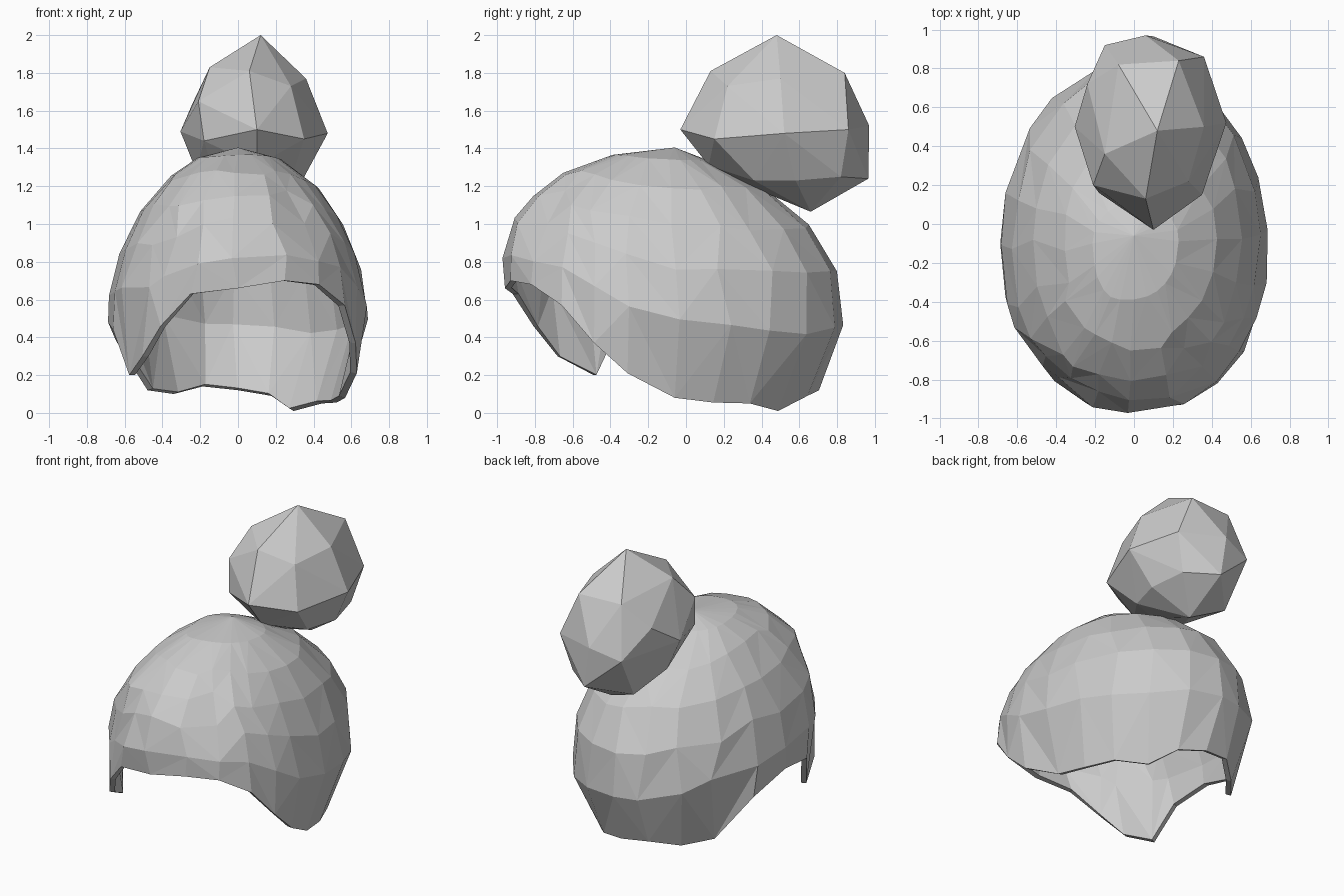
import bpy, bmesh, math, random
from mathutils import Vector

if "Cube" in bpy.data.objects:
    bpy.data.objects.remove(bpy.data.objects["Cube"])

random.seed(4)
CROWN = Vector((0.0, -0.06, 1.405))
YC = -0.1

# Head shape: height, half width, front y, back y
PROFILE = [
    (1.385, 0.15, -0.32, 0.02), (1.31, 0.29, -0.59, 0.17), (1.20, 0.42, -0.76, 0.40),
    (1.05, 0.53, -0.90, 0.61), (0.87, 0.62, -0.975, 0.75), (0.70, 0.67, -0.965, 0.82),
    (0.55, 0.695, -0.94, 0.85), (0.30, 0.67, -0.89, 0.80), (0.20, 0.64, -0.84, 0.76),
    (0.10, 0.58, -0.70, 0.69), (0.0, 0.52, -0.52, 0.60)]

# Lower hairline: angle from the front (towards +x), height
HAIRLINE = [
    (0, 0.66), (18, 0.70), (36, 0.68), (52, 0.57), (65, 0.37), (77, 0.21), (93, 0.08),
    (109, 0.055), (126, 0.05), (146, 0.01), (162, 0.09), (180, 0.12), (198, 0.14),
    (216, 0.10), (234, 0.12), (252, 0.38), (270, 0.48), (286, 0.44), (298, 0.20),
    (314, 0.30), (327, 0.46), (342, 0.63)]
STEPS = [0.05, 0.16, 0.31, 0.50, 0.72, 1.0]
# Hollows between the swept strands: (ring, angle) -> scale
HOLLOWS = {(2, 36): 0.94, (3, 36): 0.95, (3, 342): 0.96, (2, 342): 0.97,
           (3, 314): 0.95, (3, 327): 0.94, (4, 314): 0.96, (4, 327): 0.94}


def surface(deg, z):
    z = max(0.0, min(z, 1.385))
    for hi, lo in zip(PROFILE, PROFILE[1:]):
        if lo[0] <= z <= hi[0]:
            f = (hi[0] - z) / (hi[0] - lo[0])
            w, front, back = (hi[i] + (lo[i] - hi[i]) * f for i in (1, 2, 3))
            break
    s, c = math.sin(math.radians(deg)), math.cos(math.radians(deg))
    p = 0.85 if c > 0 else 1.0
    x = w * math.copysign(abs(s) ** p, s)
    reach = (YC - front) if c > 0 else (back - YC)
    return Vector((x, YC - reach * math.copysign(abs(c) ** p, c), z))


def finish(name, bm):
    me = bpy.data.meshes.new(name)
    bm.to_mesh(me)
    bm.free()
    ob = bpy.data.objects.new(name, me)
    bpy.context.collection.objects.link(ob)
    return ob


# Hair cap: faceted open shell with a swept fringe and side lock
bm = bmesh.new()
crown = bm.verts.new(CROWN)
rings = []
n = len(HAIRLINE)
for k, t in enumerate(STEPS):
    ring = []
    for i, (deg, low) in enumerate(HAIRLINE):
        # Upper rings follow a smoothed hairline
        mean = sum(HAIRLINE[(i + d) % n][1] for d in (-2, -1, 0, 1, 2)) / 5
        z = CROWN.z + ((low if k == 5 else mean) - CROWN.z) * t
        wobble = 0 < k < 5
        co = surface(deg + wobble * random.uniform(-3, 3),
                     z + wobble * random.uniform(-0.025, 0.025))
        scale = HOLLOWS.get((k, deg), 1.0)
        co.x *= scale
        co.y = YC + (co.y - YC) * scale
        ring.append(bm.verts.new(co))
    rings.append(ring)
for i in range(n):
    j = (i + 1) % n
    bm.faces.new((crown, rings[0][i], rings[0][j]))
    for a, b in zip(rings, rings[1:]):
        if i % 2:
            bm.faces.new((a[i], b[i], b[j]))
            bm.faces.new((a[i], b[j], a[j]))
        else:
            bm.faces.new((a[i], b[i], a[j]))
            bm.faces.new((b[i], b[j], a[j]))
cap = finish("hair_cap", bm)
# Make sure the shell thickens inwards
if sum(p.normal.dot(p.center - Vector((0, YC, 0.6))) for p in cap.data.polygons) < 0:
    cap.data.flip_normals()
shell = cap.modifiers.new("thickness", 'SOLIDIFY')
shell.thickness = 0.035
shell.offset = -1

# Hair bun: coarse faceted ball, the hull of a few points
BUN = [
    (0.12, 0.48, 2.0), (0.10, -0.03, 1.50), (0.06, 0.97, 1.52), (-0.305, 0.50, 1.49),
    (0.475, 0.52, 1.48), (0.06, 0.13, 1.81), (-0.15, 0.36, 1.83), (0.36, 0.50, 1.77),
    (0.23, 0.84, 1.80), (-0.08, 0.82, 1.80), (-0.18, 0.16, 1.44), (0.35, 0.15, 1.45),
    (0.36, 0.86, 1.50), (-0.15, 0.92, 1.46), (0.10, 0.965, 1.24), (0.34, 0.58, 1.23),
    (0.10, 0.31, 1.21), (-0.22, 0.52, 1.28), (0.10, 0.66, 1.065), (-0.12, 0.74, 1.16),
    (0.29, 0.82, 1.25), (0.28, 0.22, 1.73), (0.28, 0.36, 1.23), (-0.12, 0.34, 1.24),
    (0.10, 0.12, 1.31), (-0.21, 0.20, 1.65), (-0.24, 0.72, 1.64)]
bm = bmesh.new()
for p in BUN:
    bm.verts.new(p)
bmesh.ops.convex_hull(bm, input=bm.verts[:])
bmesh.ops.recalc_face_normals(bm, faces=bm.faces)
finish("hair_bun", bm)
